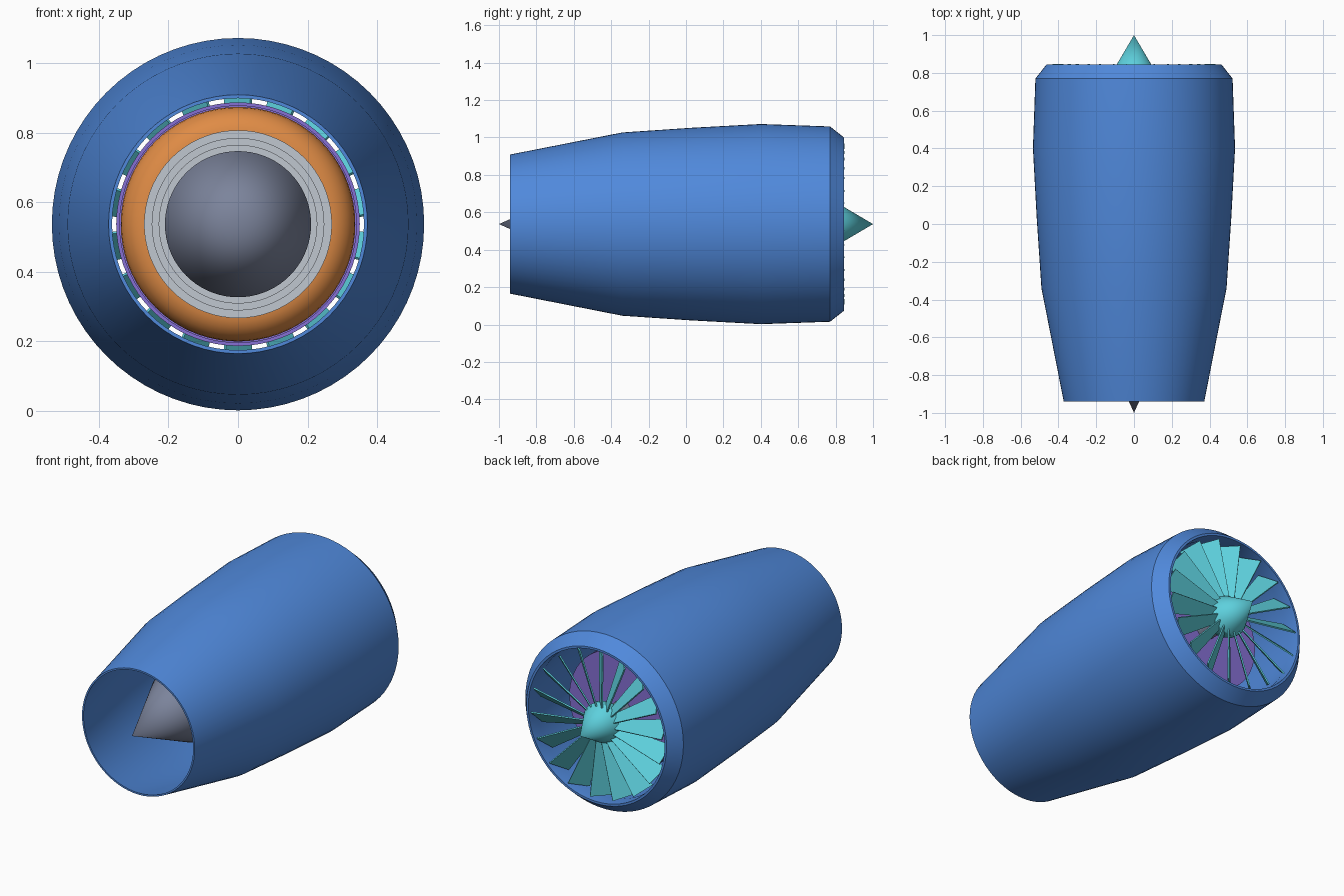
import bpy, bmesh
from math import sin, cos, tau, radians
from mathutils import Matrix, Vector

cube = bpy.data.objects.get("Cube")
if cube:
    bpy.data.objects.remove(cube, do_unlink=True)

AXIS_Z = 0.537
SEGMENTS = 72


def material(name, rgb):
    mat = bpy.data.materials.new(name)
    mat.use_nodes = True
    mat.diffuse_color = (*rgb, 1)
    node = next(n for n in mat.node_tree.nodes if n.type == 'BSDF_PRINCIPLED')
    node.inputs["Base Color"].default_value = (*rgb, 1)
    return mat


BLUE = material("casing blue", (0.08, 0.25, 0.71))
TEAL = material("fan teal", (0.11, 0.63, 0.72))
PURPLE = material("core purple", (0.24, 0.16, 0.66))
ORANGE = material("burner orange", (0.74, 0.26, 0.06))
SILVER = material("turbine silver", (0.53, 0.57, 0.63))
GREY = material("cone grey", (0.20, 0.23, 0.33))


def finish(name, bm, mat, smooth=True):
    bmesh.ops.recalc_face_normals(bm, faces=bm.faces)
    mesh = bpy.data.meshes.new(name)
    bm.to_mesh(mesh)
    bm.free()
    mesh.materials.append(mat)
    if smooth:
        mesh.shade_smooth()
        mesh.set_sharp_from_angle(angle=radians(30))
    obj = bpy.data.objects.new(name, mesh)
    obj.location.z = AXIS_Z
    bpy.context.collection.objects.link(obj)
    return obj


def revolve(name, profile, mat, closed=False):
    """Spin (y, radius) points about the engine axis."""
    bm = bmesh.new()
    rings = []
    for y, r in profile:
        if r == 0:
            rings.append([bm.verts.new((0, y, 0))] * SEGMENTS)
        else:
            rings.append([bm.verts.new((r * cos(tau * i / SEGMENTS), y,
                                        r * sin(tau * i / SEGMENTS)))
                          for i in range(SEGMENTS)])
    pairs = list(zip(rings, rings[1:]))
    if closed:
        pairs.append((rings[-1], rings[0]))
    for a, b in pairs:
        for i in range(SEGMENTS):
            j = (i + 1) % SEGMENTS
            corners = list(dict.fromkeys((a[i], a[j], b[j], b[i])))
            bm.faces.new(corners)
    return finish(name, bm, mat)


# Outer casing: thin shell with a chamfered intake lip
revolve("casing", [(-0.94, 0.372), (-0.34, 0.49), (0.03, 0.515), (0.40, 0.535),
                   (0.77, 0.522), (0.845, 0.463), (0.845, 0.45), (0.77, 0.447),
                   (0.40, 0.50), (-0.34, 0.476), (-0.94, 0.362)], BLUE, closed=True)

# Exhaust cone
revolve("exhaust_cone", [(-1.0, 0), (-0.53, 0.21), (-0.30, 0.21), (-0.30, 0)], GREY)

# Stepped turbine discs
for i, (y, r) in enumerate([(-0.40, 0.228), (-0.36, 0.248), (-0.32, 0.27)]):
    revolve(f"turbine_disc_{i + 1}", [(y, 0), (y, r), (-0.1, r), (-0.1, 0)], SILVER)

# Burner with a rounded rear shoulder
shoulder = [(-0.15 - 0.08 * cos(t * tau / 24), 0.26 + 0.077 * sin(t * tau / 24))
            for t in range(7)]
revolve("burner", [(-0.23, 0), *shoulder, (0.1, 0.337), (0.1, 0)], ORANGE)

# Core cowl, open at the exhaust end
revolve("core_cowl", [(-0.2, 0.35), (0.6, 0.35), (0.6, 0.06), (0.57, 0.06),
                      (0.57, 0.34), (-0.2, 0.34)], PURPLE, closed=True)

# Shaft joining the core to the fan
revolve("shaft", [(0.1, 0), (0.1, 0.06), (0.75, 0.06), (0.75, 0)], GREY)

# Fan hub and pointed spinner
revolve("spinner", [(0.72, 0), (0.72, 0.095), (0.76, 0.115), (0.80, 0.117),
                    (0.83, 0.10), (1.0, 0)], TEAL)

# Fan blades: widening, pitched slabs around the hub
BLADES = 18
PITCH = radians(46)
blades = bmesh.new()
for k in range(BLADES):
    turn = Matrix.Rotation(tau * k / BLADES, 3, 'Y')
    chord = Vector((cos(PITCH), -sin(PITCH), 0))
    normal = Vector((sin(PITCH), cos(PITCH), 0))
    rows = []
    for radius, half in [(0.09, 0.028), (0.43, 0.062)]:
        base = Vector((0, 0.80, radius))
        rows.append([blades.verts.new(turn @ (base + chord * half * a + normal * 0.004 * b))
                     for a, b in [(-1, -1), (1, -1), (1, 1), (-1, 1)]])
    low, high = rows
    blades.faces.new(low)
    blades.faces.new(high)
    for i in range(4):
        j = (i + 1) % 4
        blades.faces.new((low[i], low[j], high[j], high[i]))
finish("fan_blades", blades, TEAL, smooth=False)
